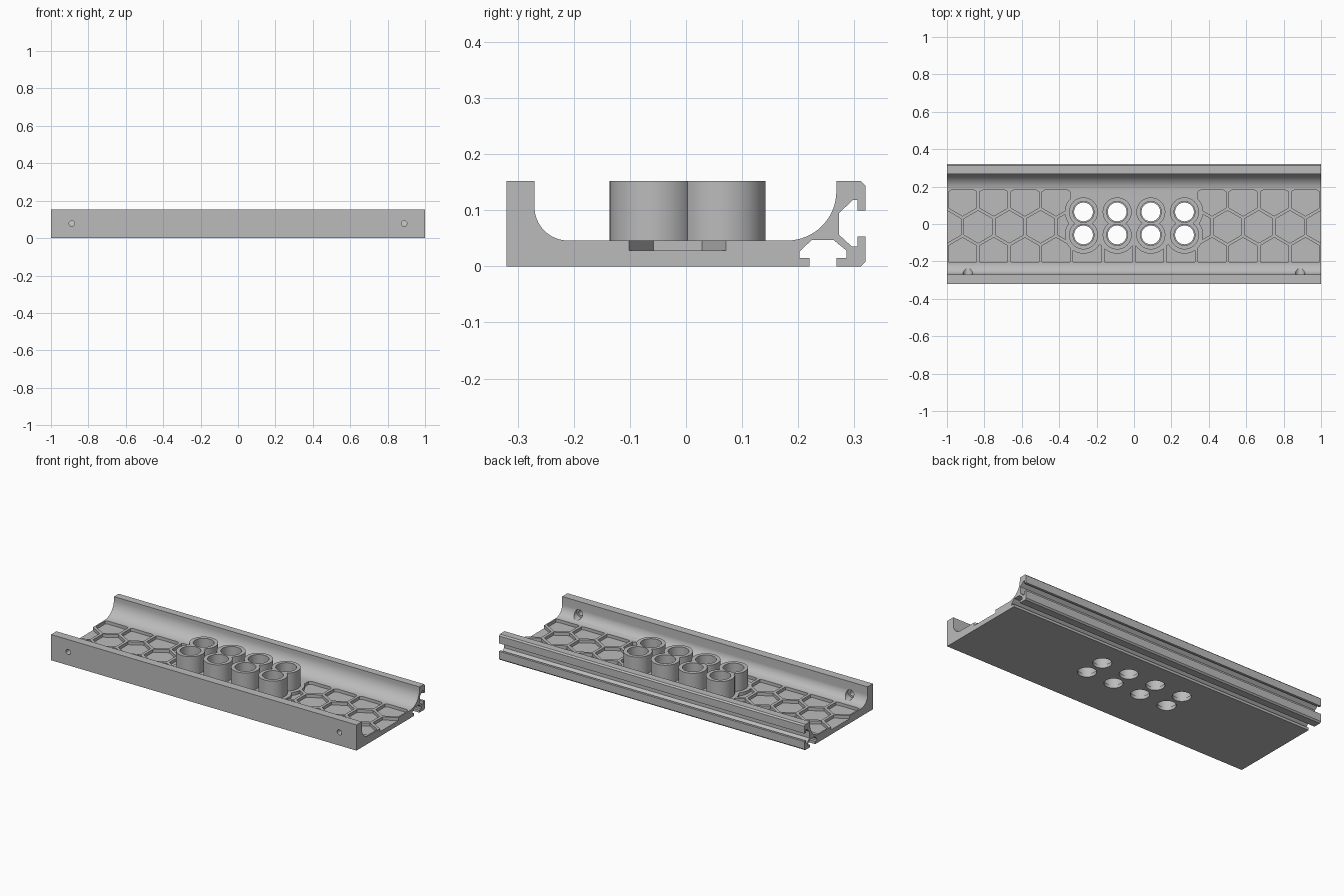
import bpy, bmesh
from math import pi, sin, cos
from mathutils import Matrix, Vector

old = bpy.data.objects.get("Cube")
if old:
    bpy.data.objects.remove(old, do_unlink=True)

grey = bpy.data.materials.new("plain_grey")
grey.use_nodes = True
colour = (0.5, 0.5, 0.5, 1)
grey.diffuse_color = colour
grey.node_tree.nodes["Principled BSDF"].inputs["Base Color"].default_value = colour


def make(name, bm):
    bmesh.ops.recalc_face_normals(bm, faces=bm.faces[:])
    mesh = bpy.data.meshes.new(name)
    bm.to_mesh(mesh)
    bm.free()
    ob = bpy.data.objects.new(name, mesh)
    bpy.context.collection.objects.link(ob)
    mesh.materials.append(grey)
    return ob


def prism(bm, points, direction):
    face = bm.faces.new([bm.verts.new(p) for p in points])
    new = bmesh.ops.extrude_face_region(bm, geom=[face])["geom"]
    verts = [v for v in new if isinstance(v, bmesh.types.BMVert)]
    bmesh.ops.translate(bm, verts=verts, vec=direction)


def cylinders(name, centres, radius, low, high, axis="z"):
    bm = bmesh.new()
    for a, b in centres:
        mid = (low + high) / 2
        if axis == "z":
            m = Matrix.Translation((a, b, mid))
        else:
            m = Matrix.Translation((a, mid, b)) @ Matrix.Rotation(pi / 2, 4, "X")
        bmesh.ops.create_cone(bm, cap_ends=True, segments=48, radius1=radius,
                              radius2=radius, depth=high - low, matrix=m)
    return make(name, bm)


def cut(target, cutter, keep=False):
    mod = target.modifiers.new("cut", "BOOLEAN")
    mod.operation = "DIFFERENCE"
    mod.solver = "EXACT"
    mod.use_self = True
    mod.object = cutter
    with bpy.context.temp_override(object=target, active_object=target):
        bpy.ops.object.modifier_apply(modifier=mod.name)
    if not keep:
        bpy.data.objects.remove(cutter, do_unlink=True)


def arc(cy, cz, r, start, end, steps=16):
    angles = [start + (end - start) * i / steps for i in range(steps + 1)]
    return [(cy + r * cos(a), cz + r * sin(a)) for a in angles]


# Tray cross-section: bottom slot, rear slot, then the coved channel
TOP, FLOOR = 0.152, 0.046
bottom_slot = [(.22, 0), (.22, .015), (.202, .015), (.202, .026), (.224, .047),
               (.263, .047), (.286, .028), (.286, .015), (.268, .015), (.268, 0)]
rear_slot = [(.32, .053), (.306, .053), (.306, .035), (.296, .035), (.273, .056),
             (.273, .095), (.297, .118), (.306, .118), (.306, .1), (.32, .1)]
section = ([(-.32, 0)] + bottom_slot + [(.312, 0), (.32, .008)] + rear_slot
           + [(.32, TOP - .008), (.312, TOP), (.268, TOP)]
           + arc(.18, FLOOR + .088, .088, 0, -pi / 2)
           + arc(-.21, FLOOR + .06, .06, -pi / 2, -pi)
           + [(-.27, TOP), (-.32, TOP)])
bm = bmesh.new()
prism(bm, [(-1, y, z) for y, z in section], Vector((2, 0, 0)))
tray = make("tray", bm)

# Honeycomb pockets in the floor, outer rows trimmed flat
PITCH, HALF, SIDE, MID_Y = 1 / 6, .075, .0866, -.015
ROW = PITCH * .866
DEPTH = .028


def end_points(y, up):
    # Pointed end of a hexagon, or a trimmed end on the outer rows
    tip = y + up * SIDE
    limit = .181 if up > 0 else -.207
    if abs(tip) > abs(limit):
        return [(up * (HALF - .015), limit), (-up * (HALF - .015), limit)]
    return [(0, tip)]


bm = bmesh.new()
for row in (-1, 0, 1):
    y = MID_Y + row * ROW
    for i in range(-6, 7):
        x = (i + (.5 if row else 0)) * PITCH
        if x > 1 or x < -1.01:
            continue
        if (row == 1 and abs(x) < .34) or (row == 0 and abs(x) < .3):
            continue
        shape = ([(HALF, y - SIDE / 2), (HALF, y + SIDE / 2)] + end_points(y, 1)
                 + [(-HALF, y + SIDE / 2), (-HALF, y - SIDE / 2)] + end_points(y, -1))
        prism(bm, [(x + px, py, DEPTH) for px, py in shape], Vector((0, 0, .03)))
pockets = make("pocket_cutter", bm)

# Solid floor is left around each socket
centres = [(x, y) for x in (-.27, -.09, .09, .27) for y in (-.0585, .0645)]
cut(pockets, cylinders("pad_cutter", centres, .1, 0, .2))
cut(tray, pockets)

# Paired tube sockets with stepped through bores
sockets = cylinders("tube_sockets", centres, .0775, .038, TOP)
bore = cylinders("bore_cutter", centres, .05, -.1, .3)
seat = cylinders("seat_cutter", centres, .056, .02, .3)
for part in (tray, sockets):
    cut(part, bore, keep=True)
    cut(part, seat, keep=True)
for helper in (bore, seat):
    bpy.data.objects.remove(helper, do_unlink=True)

# Counterbored screw holes through the front wall
screws = [(-.888, .078), (.888, .078)]
cut(tray, cylinders("screw_cutter", screws, .015, -.4, -.15, "y"))
cut(tray, cylinders("screw_head_cutter", screws, .026, -.285, -.15, "y"))

# Smooth coves and bores, crisp edges
for ob in bpy.context.view_layer.objects:
    ob.select_set(ob in (tray, sockets))
bpy.context.view_layer.objects.active = tray
bpy.ops.object.shade_smooth_by_angle(angle=pi / 6)
